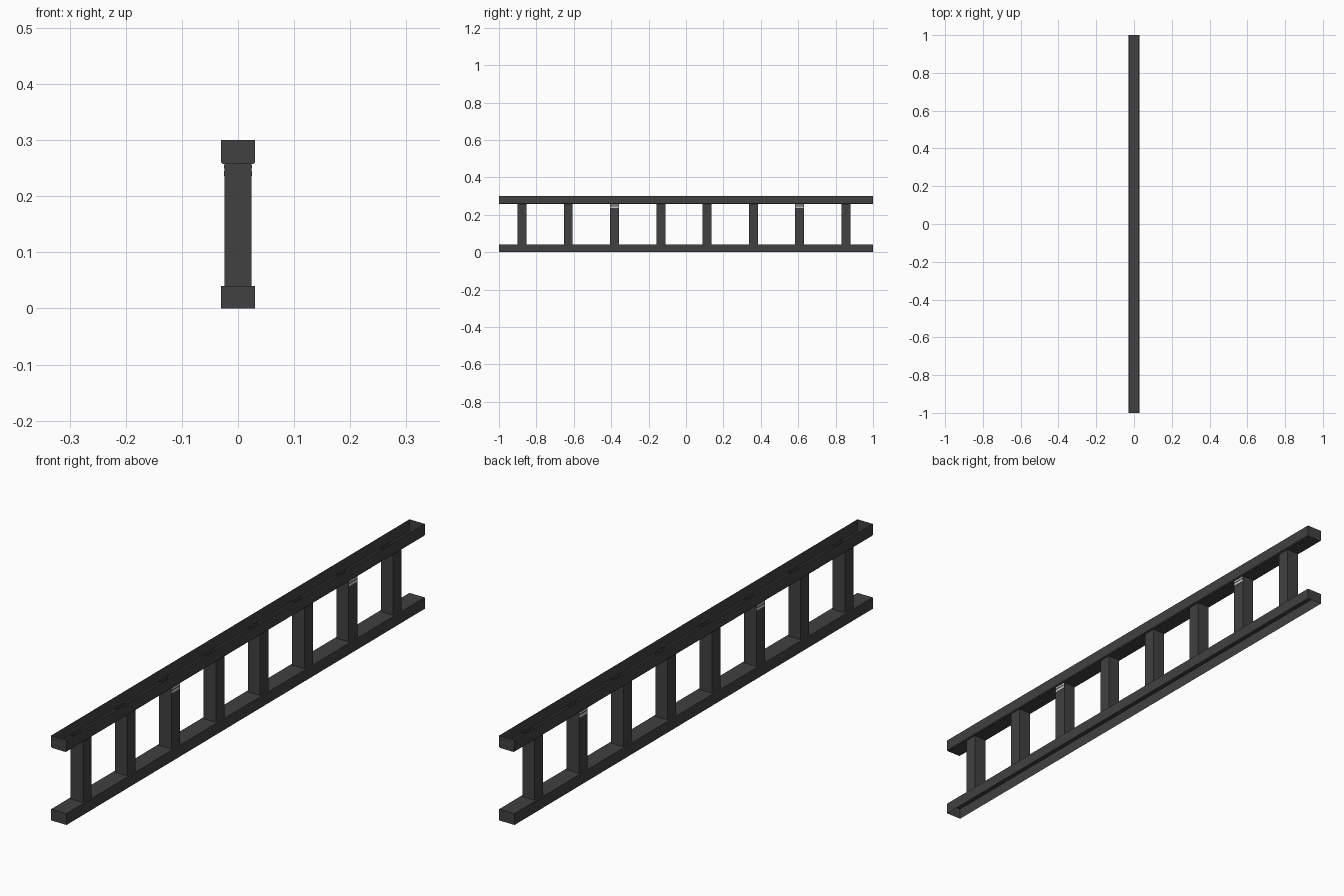
import bpy, bmesh

if "Cube" in bpy.data.objects:
    bpy.data.objects.remove(bpy.data.objects["Cube"])


def material(name, v):
    m = bpy.data.materials.new(name)
    m.diffuse_color = (v, v, v, 1)
    m.use_nodes = True
    m.node_tree.nodes["Principled BSDF"].inputs["Base Color"].default_value = m.diffuse_color
    return m


DARK = material("dark grey metal", 0.052)
LIGHT = material("pale grey band", 0.6)


def box(name, lo, hi, mat, open_sides=(), chamfer=0):
    """Box from corner lo to corner hi; open_sides drops 'top' / 'bottom' faces."""
    bm = bmesh.new()
    bmesh.ops.create_cube(bm, size=1)
    for v in bm.verts:
        v.co = [lo[i] if v.co[i] < 0 else hi[i] for i in range(3)]
    bm.normal_update()
    if chamfer:
        edges = [e for e in bm.edges
                 if all(v.co.z == min(w.co.z for w in bm.verts) for v in e.verts)
                 and abs(e.verts[0].co.y - e.verts[1].co.y) > 0.1]
        bmesh.ops.bevel(bm, geom=edges, offset=chamfer, segments=1, affect='EDGES')
        bm.normal_update()
    drop = [f for f in bm.faces
            if ('top' in open_sides and f.normal.z > 0.9)
            or ('bottom' in open_sides and f.normal.z < -0.9)]
    bmesh.ops.delete(bm, geom=drop, context='FACES_ONLY')
    me = bpy.data.meshes.new(name)
    bm.to_mesh(me)
    bm.free()
    me.materials.append(mat)
    ob = bpy.data.objects.new(name, me)
    bpy.context.collection.objects.link(ob)
    return ob


# Rails: shallow trays, open away from the posts
box("bottom_rail", (-0.03, -1, 0), (0.03, 1, 0.04), DARK, ('bottom',))
box("top_rail", (-0.03, -1, 0.257), (0.03, 1, 0.30), DARK, ('top',), 0.003)

# Posts, evenly spaced, poking slightly into the top rail
HALF = 0.024
for i in range(8):
    y = -0.877 + 0.2475 * i
    box(f"post_{i + 1}", (-HALF, y - HALF, 0.04), (HALF, y + HALF, 0.267),
        DARK, ('top', 'bottom'))
    # Pale bands on the outer faces of two posts
    if i in (2, 6):
        for s in (-1, 1):
            for z0, z1 in ((0.236, 0.245), (0.249, 0.256)):
                xs = sorted((s * HALF, s * (HALF + 0.001)))
                box("post_band", (xs[0], y - HALF + 0.001, z0),
                    (xs[1], y + HALF - 0.001, z1), LIGHT)
